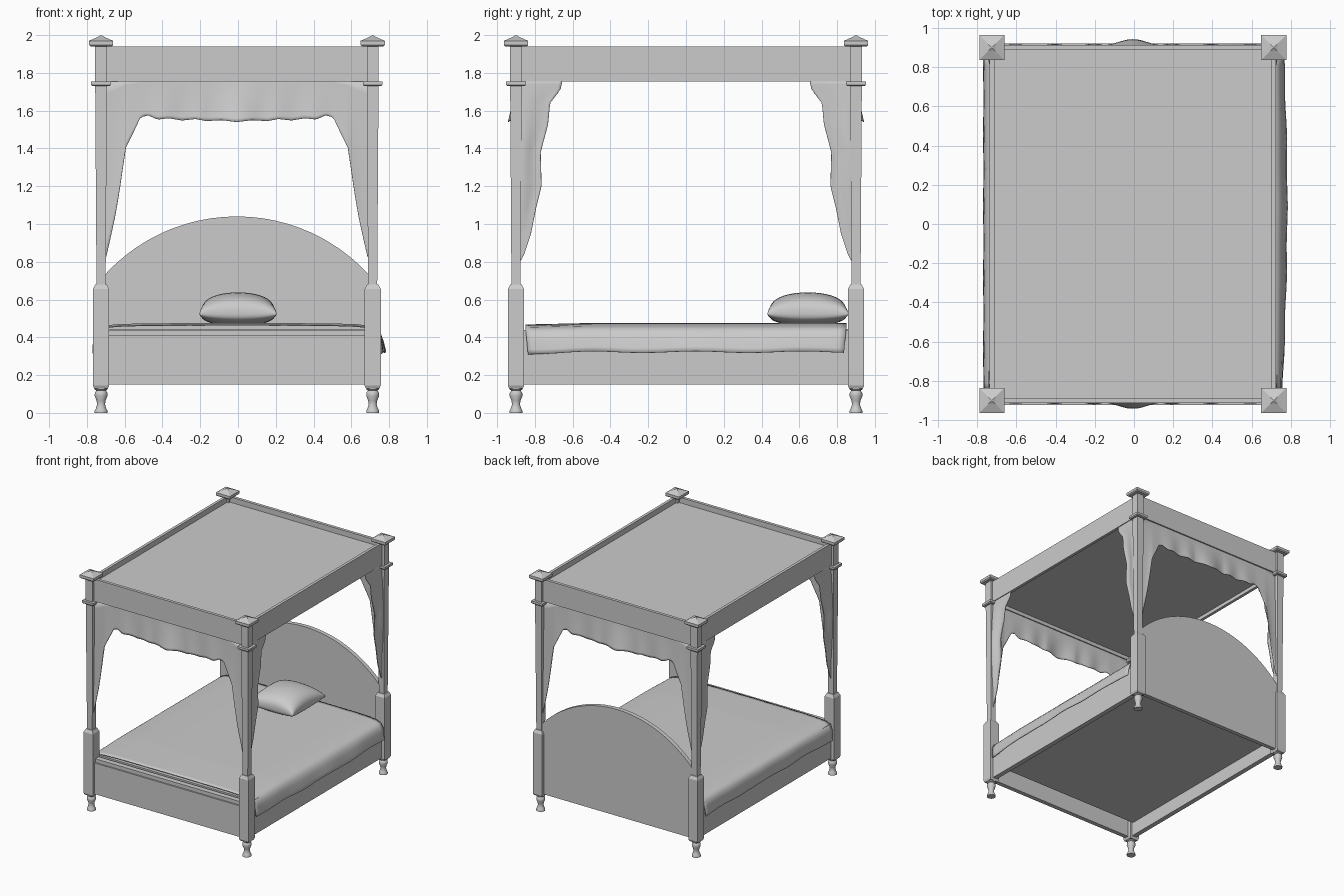
import bpy, bmesh, math

if "Cube" in bpy.data.objects:
    bpy.data.objects.remove(bpy.data.objects["Cube"])

PX, PY = 0.719, 0.90  # post centres
SHIFT = -0.006        # the frame sits slightly left because one blanket side bulges


def make(name, verts, faces, smooth=None, solid=0.0):
    me = bpy.data.meshes.new(name)
    me.from_pydata([(x + SHIFT, y, z) for x, y, z in verts], [], faces)
    bm = bmesh.new()
    bm.from_mesh(me)
    bmesh.ops.remove_doubles(bm, verts=bm.verts, dist=.0005)
    bmesh.ops.recalc_face_normals(bm, faces=bm.faces)
    bm.to_mesh(me)
    bm.free()
    ob = bpy.data.objects.new(name, me)
    bpy.context.collection.objects.link(ob)
    if solid:
        m = ob.modifiers.new("thickness", 'SOLIDIFY')
        m.thickness = solid
        m.offset = 0
    if smooth:
        bpy.ops.object.select_all(action='DESELECT')
        ob.select_set(True)
        bpy.context.view_layer.objects.active = ob
        bpy.ops.object.shade_smooth_by_angle(angle=math.radians(smooth))
    return ob


def box(name, x0, x1, y0, y1, z0, z1):
    v = [(x, y, z) for x in (x0, x1) for y in (y0, y1) for z in (z0, z1)]
    f = [(0, 1, 3, 2), (4, 6, 7, 5), (0, 4, 5, 1), (2, 3, 7, 6), (0, 2, 6, 4), (1, 5, 7, 3)]
    return make(name, v, f)


def column(name, cx, cy, profile, sides, smooth=None):
    """Stack of rings (z, half width) with the given number of sides."""
    k = 1 / math.cos(math.pi / sides)
    v, f = [], []
    for z, r in profile:
        for i in range(sides):
            a = 2 * math.pi * (i + 0.5) / sides
            v.append((cx + r * k * math.cos(a), cy + r * k * math.sin(a), z))
    for j in range(len(profile) - 1):
        for i in range(sides):
            n = (i + 1) % sides
            f.append((j * sides + i, j * sides + n, (j + 1) * sides + n, (j + 1) * sides + i))
    f.append(tuple(range(sides)))
    f.append(tuple(range(len(v) - sides, len(v))))
    return make(name, v, f, smooth)


def grid_faces(nu, nv, start=0):
    w = nv + 1
    return [tuple(start + k for k in (i * w + j, (i + 1) * w + j, (i + 1) * w + j + 1, i * w + j + 1))
            for i in range(nu) for j in range(nv)]


def sheet(name, nu, nv, fn, solid=0.005):
    """Cloth grid from fn(u, v) with u, v in 0..1."""
    v = [fn(i / nu, j / nv) for i in range(nu + 1) for j in range(nv + 1)]
    return make(name, v, grid_faces(nu, nv), 60, solid)


def interp(pts, t):
    for (a, b), (c, d) in zip(pts, pts[1:]):
        if t <= c:
            return b + (d - b) * (t - a) / (c - a)
    return pts[-1][1]


# Posts: turned foot, thick lower block, tapered shaft, collar and cap
FOOT = [(0, .034), (.012, .034), (.022, .028), (.045, .021), (.065, .024), (.09, .034),
        (.108, .033), (.118, .025), (.124, .034), (.135, .034)]
BLOCK = [(.13, .036), (.145, .043), (.655, .043), (.68, .03)]
SHAFT = [(.67, .024), (1.735, .031), (1.95, .031)]
COLLAR = [(1.73, .046), (1.737, .052), (1.755, .052)]
CAP = [(1.94, .056), (1.948, .064), (1.97, .064), (1.976, .050), (1.99, .018), (2.0, .002)]
for sx in (-1, 1):
    for sy in (-1, 1):
        c = (sx * PX, sy * PY)
        column("post_foot", *c, FOOT, 20, 40)
        column("post_block", *c, BLOCK, 4)
        column("post_shaft", *c, SHAFT, 4)
        column("post_collar", *c, COLLAR, 4)
        column("post_cap", *c, CAP, 4)

# Canopy rails and recessed roof panel
for s in (-1, 1):
    box("canopy_end_rail", -.71, .71, *sorted((s * .887, s * .912)), 1.755, 1.94)
    box("canopy_side_rail", *sorted((s * .706, s * .730)), -.90, .90, 1.755, 1.94)
box("canopy_roof", -.71, .71, -.89, .89, 1.785, 1.895)

# Bed frame and mattress
box("footboard", -.70, .70, -.922, -.885, .15, .41)
box("footboard_ledge", -.70, .70, -.91, -.865, .40, .44)
for s in (-1, 1):
    box("side_rail", *sorted((s * .695, s * .735)), -.88, .88, .15, .44)
box("mattress", -.697, .697, -.85, .885, .265, .445)

# Arched headboard
R = .945
outline = [(.70, .15)]
for i in range(33):
    x = .70 * math.cos(math.pi * i / 32)
    outline.append((x, 1.04 - R + math.sqrt(R * R - x * x)))
outline.append((-.70, .15))
n = len(outline)
hv = [(x, y, z) for y in (.885, .92) for x, z in outline]
hf = [tuple(range(n)), tuple(range(n, 2 * n))]
hf += [(i, (i + 1) % n, n + (i + 1) % n, n + i) for i in range(n)]
make("headboard", hv, hf, 30)

# Blanket draped over both sides
DRAPE = [(0, .473), (.50, .471), (.64, .466), (.70, .458), (.735, .443), (.752, .415), (.758, .37), (.76, .322)]
SPANS = len(DRAPE) - 1


def blanket(u, v):
    t = (2 * u - 1) * SPANS
    k = min(int(abs(t)), SPANS - 1)
    fr = abs(t) - k
    (xa, za), (xb, zb) = DRAPE[k], DRAPE[k + 1]
    x, z = xa + (xb - xa) * fr, za + (zb - za) * fr
    y = -.85 + 1.70 * v
    low = max(0, (.46 - z) / .13)
    bulge = .024 * math.cos((y - .1) * 1.6) if t > 0 else 0
    x += low * (bulge + .002 * math.sin(y * 17))
    z += low * .004 * math.sin(y * 11 + 1) - .008 * max(0, (-.5 - y) / .35)
    return (math.copysign(x, t), y * (1 - .015 * low), z)


sheet("blanket", SPANS * 4, 48, blanket, .006)

# Pillow: two puffed halves of a square, joined at the seam
N = 20
pv = []
for side in (.115, -.06):
    for i in range(N + 1):
        for j in range(N + 1):
            a, b = -math.cos(math.pi * i / N), -math.cos(math.pi * j / N)
            h = (max(0, (1 - a * a) * (1 - b * b))) ** .36
            x = .205 * a * (1 - .05 * (1 - b * b) * a * a)
            y = .645 + .215 * b * (1 - .05 * (1 - a * a) * b * b)
            pv.append((x + .006, y, .523 + side * h))
make("pillow", pv, grid_faces(N, N) + grid_faces(N, N, (N + 1) ** 2), 100)

# End curtains: scalloped valance running into long tails at the posts
HEM = [(0, 1.54), (.08, 1.55), (.16, 1.545), (.22, 1.556), (.29, 1.548), (.36, 1.56), (.42, 1.553),
       (.47, 1.575), (.51, 1.565), (.54, 1.50), (.59, 1.40), (.61, 1.25), (.64, 1.06), (.67, .92), (.70, .79)]


def end_curtain(s):
    def fn(u, v):
        x = -.705 + 1.41 * u
        a = abs(x)
        z = 1.765 + (interp(HEM, a) - 1.765) * v
        # deep centre swell, smaller folds outwards
        if a < .15:
            out = .027 + .015 * math.cos(math.pi * a / .15)
        else:
            out = .012 + .009 * math.sin(math.pi * (a - .15) / .10) * max(0, 1 - a)
        return (x, s * (.898 + out * v ** 1.2), z)
    return fn


# Side curtains: one gathered tail beside each post
TAIL = [(.655, 1.755), (.665, 1.71), (.72, 1.64), (.73, 1.53), (.77, 1.38), (.765, 1.2),
        (.795, 1.08), (.82, .95), (.86, .83), (.885, .79)]
EDGE = [(1.765 - z, y) for y, z in TAIL]


def side_curtain(sx, sy):
    def fn(u, v):
        z = 1.765 - .97 * v
        y = .90 + (interp(EDGE, 1.765 - z) - .90) * u
        out = math.sin(math.pi * min(1, v * 1.2)) * (.010 + .008 * math.sin(u * 6))
        return (sx * (.721 + out), sy * y, z)
    return fn


for s in (-1, 1):
    sheet("end_curtain", 96, 12, end_curtain(s))
    for s2 in (-1, 1):
        sheet("side_curtain", 14, 40, side_curtain(s, s2))
